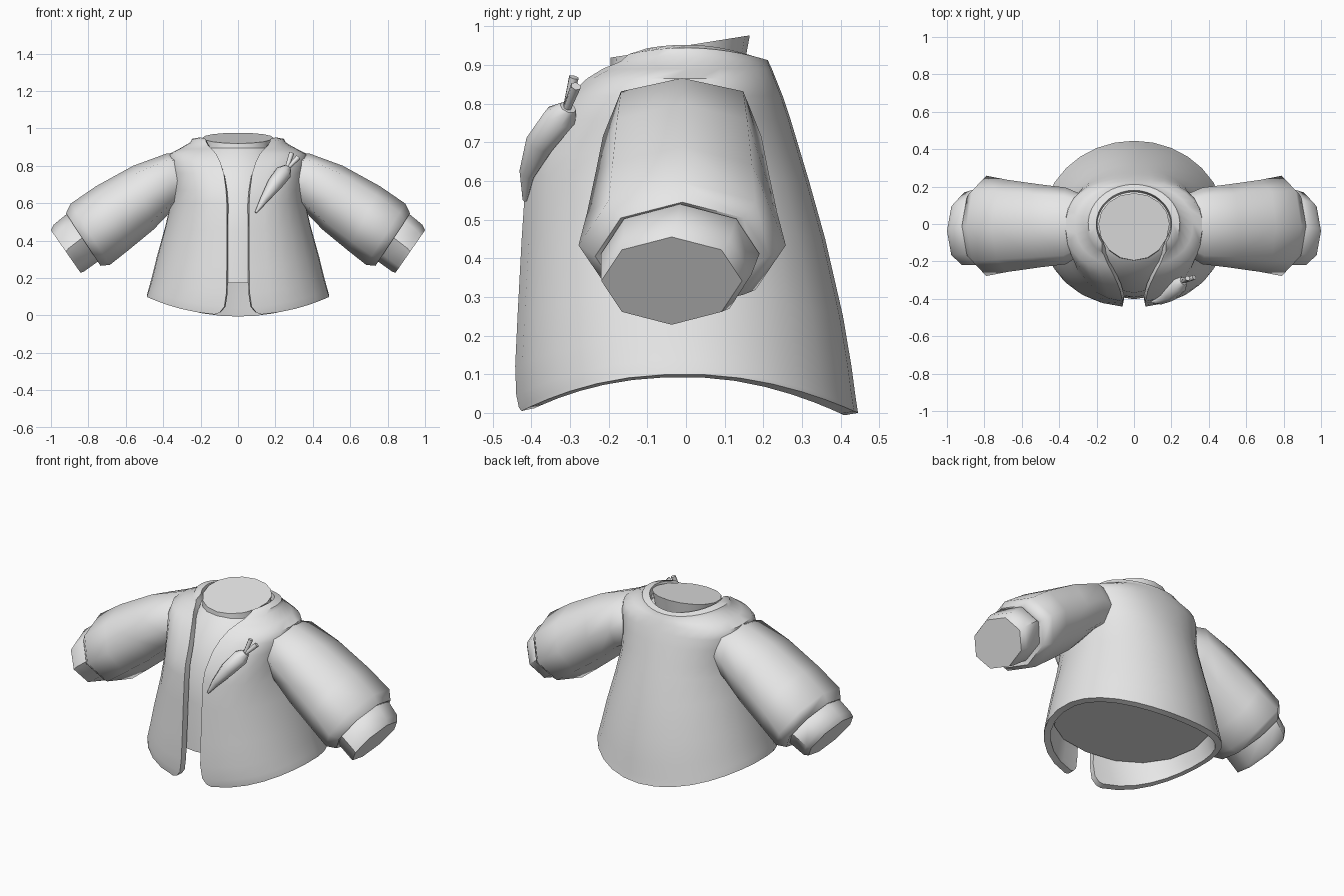
import bpy, bmesh, math
from mathutils import Vector

if "Cube" in bpy.data.objects:
    bpy.data.objects.remove(bpy.data.objects["Cube"])

grey = bpy.data.materials.new("light_grey")
grey.diffuse_color = (0.8, 0.8, 0.8, 1)
grey.use_nodes = True
grey.node_tree.nodes["Principled BSDF"].inputs["Base Color"].default_value = grey.diffuse_color


def loft(name, rings, closed=True, caps=True, thickness=0, angle=55):
    """Skin a list of equal-length point rings, optionally thickened inward."""
    bm = bmesh.new()
    vs = [[bm.verts.new(p) for p in ring] for ring in rings]
    n = len(rings[0])
    for lo, hi in zip(vs, vs[1:]):
        for j in range(n if closed else n - 1):
            k = (j + 1) % n
            bm.faces.new((lo[j], lo[k], hi[k], hi[j]))
    if caps:
        bm.faces.new(vs[0][::-1])
        bm.faces.new(vs[-1])
        bmesh.ops.recalc_face_normals(bm, faces=bm.faces)
    mesh = bpy.data.meshes.new(name)
    bm.to_mesh(mesh)
    bm.free()
    mesh.materials.append(grey)
    ob = bpy.data.objects.new(name, mesh)
    bpy.context.collection.objects.link(ob)
    bpy.ops.object.select_all(action='DESELECT')
    ob.select_set(True)
    bpy.context.view_layer.objects.active = ob
    if thickness:
        mod = ob.modifiers.new("thickness", 'SOLIDIFY')
        mod.thickness = thickness
        mod.offset = -1
        bpy.ops.object.modifier_apply(modifier=mod.name)
    bpy.ops.object.shade_smooth_by_angle(angle=math.radians(angle))
    for poly in ob.data.polygons:      # end caps stay flat
        if len(poly.vertices) > 4:
            poly.use_smooth = False
    return ob


def oval(th, a, front, back, p=0.9):
    """Point on a slightly squared oval; angle 0 faces the front."""
    s, c = math.sin(th), math.cos(th)
    q = p if c > 0 else min(1, p + 0.1)
    x = math.copysign(abs(s) ** q, s) * a
    y = -math.copysign(abs(c) ** q, c) * (front if c > 0 else back)
    return x, y


# Jacket shell: height, half width, front depth, back depth, half opening, squareness
JACKET = [
    (0.00, 0.490, 0.435, 0.445, 0.125, 0.9),
    (0.012, 0.488, 0.438, 0.443, 0.098, 0.9),
    (0.045, 0.480, 0.442, 0.438, 0.073, 0.9),
    (0.12, 0.462, 0.444, 0.428, 0.062, 0.9),
    (0.25, 0.435, 0.438, 0.406, 0.060, 0.9),
    (0.45, 0.388, 0.428, 0.360, 0.060, 0.9),
    (0.60, 0.360, 0.418, 0.318, 0.060, 0.88),
    (0.67, 0.354, 0.402, 0.297, 0.064, 0.85),
    (0.76, 0.362, 0.352, 0.270, 0.076, 0.82),
    (0.82, 0.372, 0.308, 0.250, 0.095, 0.8),
    (0.865, 0.365, 0.262, 0.232, 0.118, 0.8),
    (0.890, 0.315, 0.232, 0.222, 0.140, 0.88),
    (0.900, 0.255, 0.215, 0.217, 0.160, 1.0),
    (0.912, 0.245, 0.207, 0.212, 0.170, 1.0),
    (0.920, 0.202, 0.190, 0.180, 0.172, 1.0),
]
rings = []
SEG = 28
for z, a, f, b, w, p in JACKET:
    t0 = math.asin((w / a) ** (1 / p))
    lift = 0.1 * max(0, 1 - z / 0.65) + (0.032 if z > 0.91 else 0.025 if z > 0.895 else 0)
    ring = []
    for i in range(SEG + 1):
        th = t0 + (2 * math.pi - 2 * t0) * i / SEG
        x, y = oval(th, a, f, b, p)
        ring.append((x, y, z + lift * math.sin(th) ** 2))
    rings.append(ring)
loft("jacket", rings, closed=False, caps=False, thickness=0.036, angle=50)

# Closed inner body with a tilted neck disc
INNER = [
    (0.172, 0.425, 0.402, 0.380),
    (0.45, 0.350, 0.392, 0.322),
    (0.65, 0.300, 0.368, 0.262),
    (0.80, 0.262, 0.288, 0.218),
    (0.88, 0.205, 0.215, 0.180),
    (0.895, 0.180, 0.195, 0.150),
]
rings = []
N = 16
for z, a, f, b in INNER:
    rings.append([(*oval(2 * math.pi * j / N, a, f, b), z) for j in range(N)])
neck = [oval(2 * math.pi * j / N, 0.19, 0.195, 0.165, 1) for j in range(N)]
rings.append([(x, y, 0.95 + 0.16 * y) for x, y in neck])
loft("inner_body", rings, angle=40)

# Sleeve and cuff: top x, top z, bottom x, bottom z, half depth, y centre, squareness
SLEEVE = [
    (0.25, 0.855, 0.27, 0.60, 0.15, 0.0, 0.8),
    (0.38, 0.866, 0.35, 0.565, 0.205, -0.01, 0.75),
    (0.56, 0.800, 0.45, 0.46, 0.222, -0.01, 0.8),
    (0.76, 0.690, 0.59, 0.345, 0.246, -0.01, 0.9),
    (0.895, 0.597, 0.685, 0.270, 0.268, -0.01, 1),
    (0.92, 0.545, 0.735, 0.265, 0.225, -0.01, 1),
    (0.885, 0.520, 0.75, 0.310, 0.180, -0.015, 1),
]
CUFF = [
    (0.87, 0.530, 0.725, 0.300, 0.190, -0.015, 1),
    (0.918, 0.540, 0.757, 0.282, 0.205, -0.015, 1),
    (0.985, 0.485, 0.825, 0.233, 0.195, -0.025, 1),
    (1.0, 0.455, 0.842, 0.228, 0.182, -0.037, 1),
]


def limb(name, sections, side, angle):
    rings = []
    for tx, tz, bx, bz, d, cy, p in sections:
        ring = []
        for j in range(8):
            s, c = math.sin(math.pi * j / 4), math.cos(math.pi * j / 4)
            u = (1 + math.copysign(abs(c) ** p, c)) / 2
            ring.append((side * (bx + (tx - bx) * u),
                         cy + d * math.copysign(abs(s) ** p, s), bz + (tz - bz) * u))
        rings.append(ring)
    loft(name, rings, angle=angle)


for side, label in ((1, "left"), (-1, "right")):
    limb(label + "_sleeve", SLEEVE, side, 70)
    limb(label + "_cuff", CUFF, side, 50)


# Carrot ornament on the chest
def spindle(name, points, sides=8):
    """Round tapered form through (x, y, z, radius) points."""
    axis = Vector(points[-1][:3]) - Vector(points[0][:3])
    u = axis.cross(Vector((0, 1, 0))).normalized()
    v = axis.cross(u).normalized()
    rings = []
    for x, y, z, r in points:
        rings.append([Vector((x, y, z)) + r * (u * math.cos(t) + v * math.sin(t))
                      for t in (2 * math.pi * j / sides for j in range(sides))])
    loft(name, rings, angle=60)


spindle("carrot_root", [(0.095, -0.417, 0.55, 0.006), (0.14, -0.410, 0.62, 0.022),
                        (0.195, -0.375, 0.70, 0.040), (0.245, -0.325, 0.765, 0.044),
                        (0.265, -0.305, 0.79, 0.022)])
for i, tip in enumerate(((0.287, -0.290, 0.868), (0.322, -0.285, 0.845))):
    spindle("carrot_leaf_%d" % (i + 1), [(0.258, -0.311, 0.78, 0.010), (*tip, 0.014)], 6)
